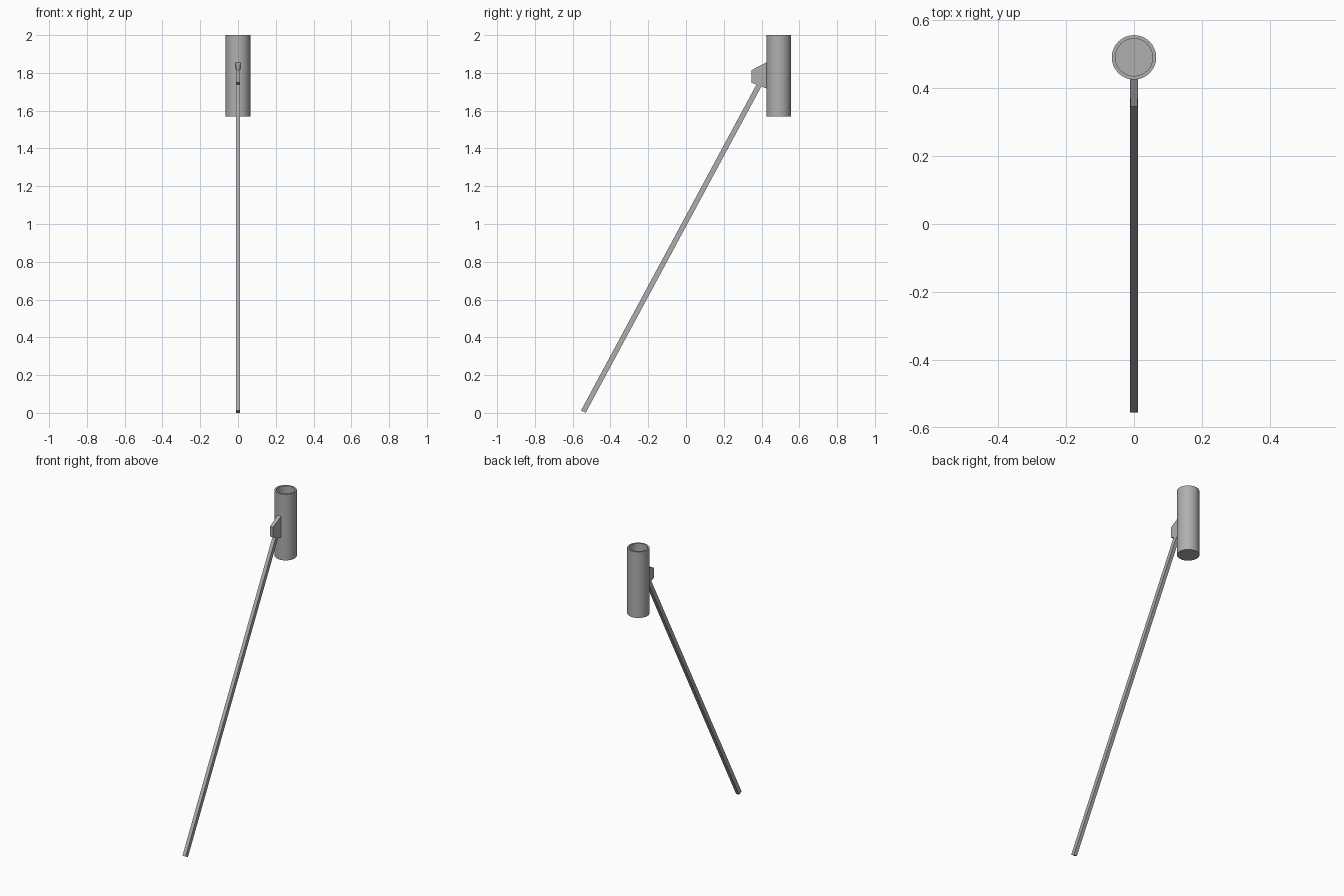
import bpy, bmesh, math
from mathutils import Vector

if "Cube" in bpy.data.objects:
    bpy.data.objects.remove(bpy.data.objects["Cube"])

grey = bpy.data.materials.new("dark_grey")
grey.diffuse_color = (0.43, 0.43, 0.43, 1)
grey.use_nodes = True
grey.node_tree.nodes["Principled BSDF"].inputs["Base Color"].default_value = grey.diffuse_color


def make_object(name, bm, smooth=False):
    bmesh.ops.recalc_face_normals(bm, faces=bm.faces)
    mesh = bpy.data.meshes.new(name)
    bm.to_mesh(mesh)
    bm.free()
    mesh.materials.append(grey)
    obj = bpy.data.objects.new(name, mesh)
    bpy.context.collection.objects.link(obj)
    if smooth:
        bpy.ops.object.select_all(action='DESELECT')
        obj.select_set(True)
        bpy.context.view_layer.objects.active = obj
        bpy.ops.object.shade_smooth_by_angle(angle=math.radians(35))
    return obj


def loft(bm, rings):
    # bridge successive closed rings and cap both ends
    loops = [[bm.verts.new(p) for p in ring] for ring in rings]
    for a, b in zip(loops, loops[1:]):
        n = len(a)
        for i in range(n):
            j = (i + 1) % n
            bm.faces.new((a[i], a[j], b[j], b[i]))
    bm.faces.new(loops[0][::-1])
    bm.faces.new(loops[-1])


# Open-topped cup: outer wall, rim, inner wall, inside floor
SIDES = 32
CUP_Y = 0.491
cup_profile = [(0.0655, 1.57), (0.0655, 2.0), (0.055, 2.0), (0.055, 1.585)]
bm = bmesh.new()
loft(bm, [[(r * math.cos(2 * math.pi * i / SIDES),
            CUP_Y + r * math.sin(2 * math.pi * i / SIDES), z)
           for i in range(SIDES)] for r, z in cup_profile])
make_object("cup", bm, smooth=True)

# Wedge bracket between the cup and the pole, its top widening toward the cup
bm = bmesh.new()
loft(bm, [[(-w_lo, y, lo), (w_lo, y, lo), (w_hi, y, hi), (-w_hi, y, hi)]
          for y, w_lo, w_hi, lo, hi in [(0.346, 0.0105, 0.0105, 1.748, 1.814),
                                        (0.430, 0.0105, 0.0125, 1.716, 1.858)]])
make_object("bracket", bm)

# Slanted square-edged pole
start, end = Vector((0, -0.5435, 0.0065)), Vector((0, 0.395, 1.75))
across = Vector((0, -(end - start).z, (end - start).y)).normalized() * 0.0138
side = Vector((0.0112, 0, 0))
bm = bmesh.new()
loft(bm, [[c + a * across + s * side
           for a, s in ((-1, -1), (1, -1), (1, 1), (-1, 1))]
          for c in (start, end)])
make_object("pole", bm)
